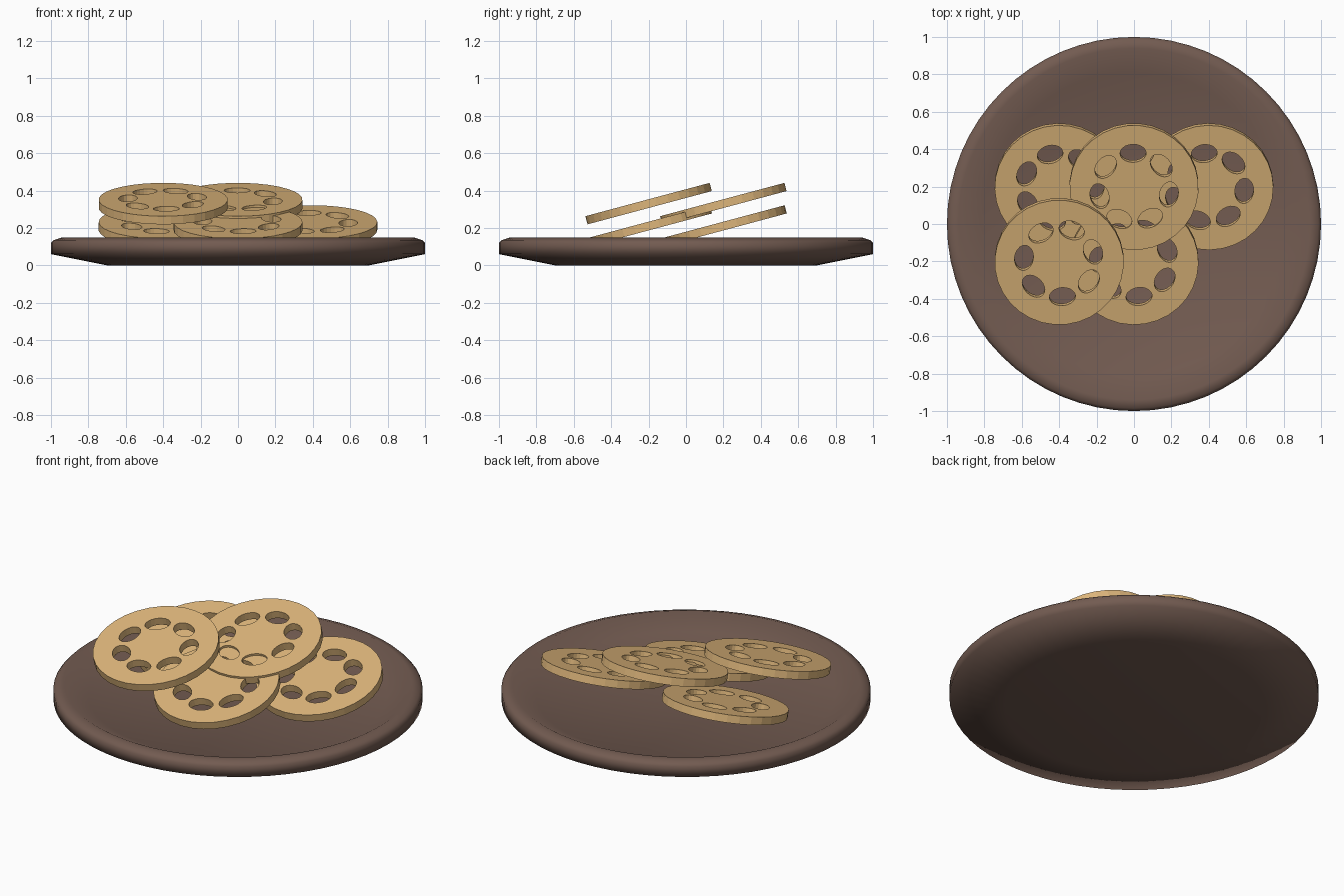
import bpy, bmesh, math
from mathutils import Matrix

if "Cube" in bpy.data.objects:
    bpy.data.objects.remove(bpy.data.objects["Cube"])


def material(name, rgb):
    m = bpy.data.materials.new(name)
    m.diffuse_color = (*rgb, 1)
    m.use_nodes = True
    m.node_tree.nodes["Principled BSDF"].inputs["Base Color"].default_value = m.diffuse_color
    return m


dark_wood = material("dark brown", (0.17, 0.105, 0.082))
tan = material("tan", (0.73, 0.47, 0.20))


def add_object(name, mesh, mat):
    obj = bpy.data.objects.new(name, mesh)
    bpy.context.collection.objects.link(obj)
    mesh.materials.clear()
    mesh.materials.append(mat)
    return obj


# Plate: lathed profile (radius, height), shallow dish with bevelled rim
profile = [(0, 0), (0.70, 0), (1.0, 0.06), (1.0, 0.12), (0.985, 0.135),
           (0.94, 0.15), (0.81, 0.085), (0, 0.08)]
bm = bmesh.new()
verts = [bm.verts.new((r, 0, z)) for r, z in profile]
edges = [bm.edges.new(pair) for pair in zip(verts, verts[1:])]
bmesh.ops.spin(bm, geom=verts + edges, cent=(0, 0, 0), axis=(0, 0, 1),
               angle=math.tau, steps=64, use_duplicate=False)
bmesh.ops.remove_doubles(bm, verts=bm.verts[:], dist=1e-4)
bmesh.ops.recalc_face_normals(bm, faces=bm.faces[:])
for f in bm.faces:
    f.smooth = True
plate_mesh = bpy.data.meshes.new("plate")
bm.to_mesh(plate_mesh)
bm.free()
add_object("plate", plate_mesh, dark_wood)


# Slice shape: filled outline with a ring of oval holes, extruded
def ellipse(cx, rx, ry, turn, count):
    rot = Matrix.Rotation(turn, 2)
    pts = []
    for i in range(count):
        a = math.tau * i / count
        x, y = cx + rx * math.cos(a), ry * math.sin(a)
        pts.append((rot[0][0] * x + rot[0][1] * y,
                    rot[1][0] * x + rot[1][1] * y))
    return pts


def slice_mesh():
    curve = bpy.data.curves.new("slice_outline", 'CURVE')
    curve.dimensions = '2D'
    curve.fill_mode = 'BOTH'
    curve.extrude = 0.0225
    loops = [ellipse(0, 0.345, 0.345, 0, 32)]
    loops += [ellipse(0.19, 0.05, 0.07, math.tau * k / 7, 20) for k in range(7)]
    for pts in loops:
        s = curve.splines.new('POLY')
        s.points.add(len(pts) - 1)
        for p, (x, y) in zip(s.points, pts):
            p.co = (x, y, 0, 1)
        s.use_cyclic_u = True
    temp = bpy.data.objects.new("slice_outline", curve)
    bpy.context.collection.objects.link(temp)
    bpy.context.view_layer.update()
    deps = bpy.context.evaluated_depsgraph_get()
    mesh = bpy.data.meshes.new_from_object(temp.evaluated_get(deps))
    bpy.data.objects.remove(temp)
    bm = bmesh.new()
    bm.from_mesh(mesh)
    bmesh.ops.remove_doubles(bm, verts=bm.verts[:], dist=1e-4)
    bmesh.ops.recalc_face_normals(bm, faces=bm.faces[:])
    for f in bm.faces:
        f.smooth = False
    bm.to_mesh(mesh)
    bm.free()
    return mesh


# Five tilted slices: name, centre, and turn of the hole ring in degrees
base = slice_mesh()
for name, loc, turn in [
        ("slice_back_left", (-0.4, 0.2, 0.21), 2),
        ("slice_back_right", (0.4, 0.2, 0.21), 46),
        ("slice_front_middle", (0, -0.2, 0.21), 21),
        ("slice_top_middle", (0, 0.2, 0.33), 40),
        ("slice_top_left", (-0.4, -0.2, 0.33), 18)]:
    mesh = base.copy()
    mesh.transform(Matrix.Rotation(math.radians(turn), 4, 'Z'))
    obj = add_object(name, mesh, tan)
    obj.location = loc
    obj.rotation_euler.x = math.radians(15)
